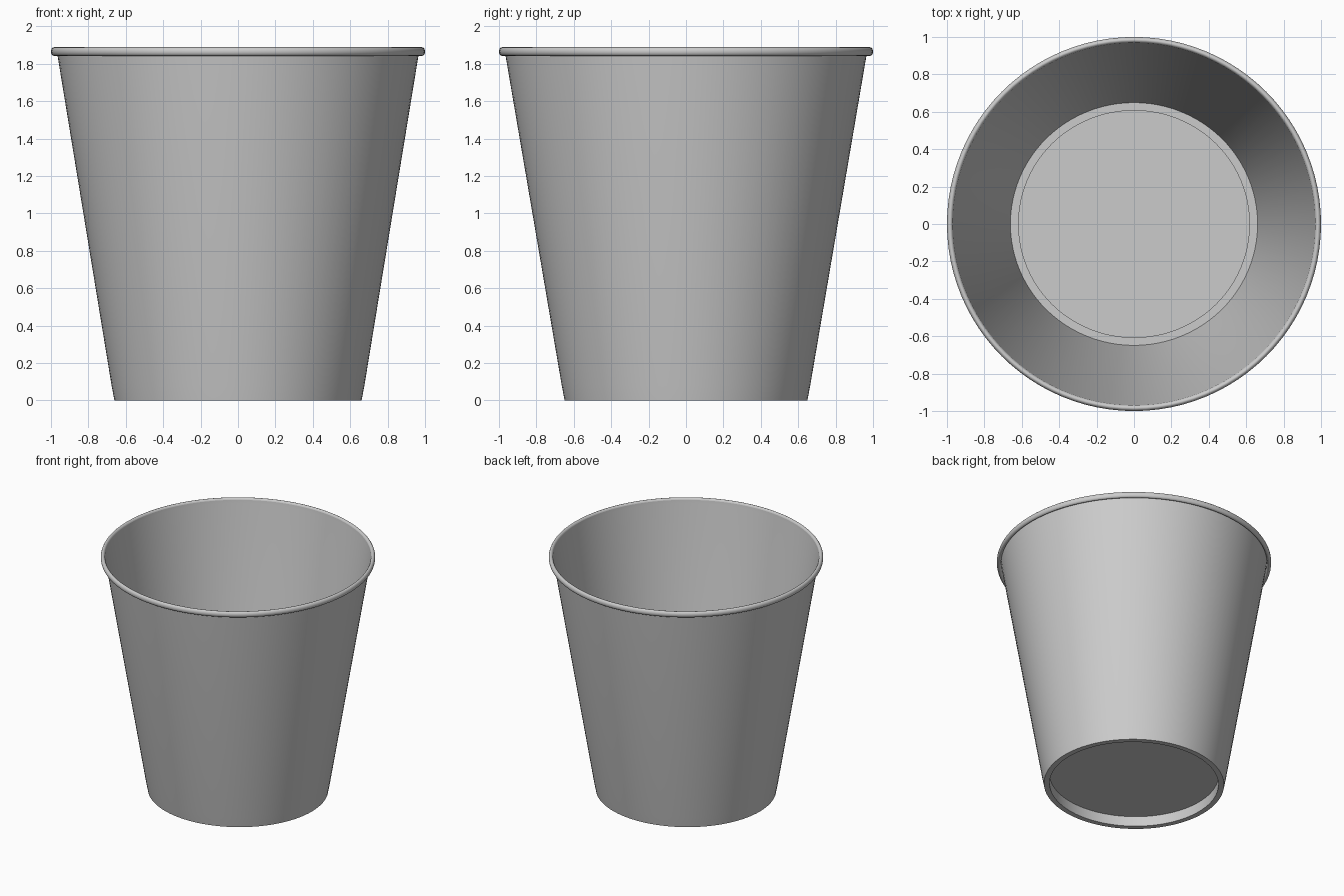
import bpy
import bmesh
from math import cos, sin, pi, radians

default = bpy.data.objects.get("Cube")
if default:
    bpy.data.objects.remove(default, do_unlink=True)

SEGMENTS = 96
RIM_BASE = 1.85

paper = bpy.data.materials.new("paper_grey")
paper.use_nodes = True
grey = (0.6, 0.6, 0.6, 1.0)
paper.diffuse_color = grey
paper.node_tree.nodes["Principled BSDF"].inputs["Base Color"].default_value = grey


def lathe(name, profile):
    """Turn (radius, z) points around z; the lower end is slightly oval."""
    bm = bmesh.new()
    rings = []
    for radius, z in profile:
        depth = 0.982 + 0.018 * min(z / RIM_BASE, 1)
        rings.append([bm.verts.new((radius * cos(2 * pi * i / SEGMENTS),
                                    radius * depth * sin(2 * pi * i / SEGMENTS), z))
                      for i in range(SEGMENTS)])
    for a, b in zip(rings, rings[1:]):
        for i in range(SEGMENTS):
            j = (i + 1) % SEGMENTS
            bm.faces.new((a[i], a[j], b[j], b[i]))
    return bm, rings


def finish(name, bm):
    mesh = bpy.data.meshes.new(name)
    bm.to_mesh(mesh)
    bm.free()
    mesh.materials.append(paper)
    obj = bpy.data.objects.new(name, mesh)
    bpy.context.collection.objects.link(obj)
    bpy.ops.object.select_all(action="DESELECT")
    obj.select_set(True)
    bpy.context.view_layer.objects.active = obj
    bpy.ops.object.shade_smooth_by_angle(angle=radians(35))


# Thin wall with a recessed floor and a foot ring
bm, rings = lathe("cup_body", [(0.62, 0.08), (0.62, 0), (0.661, 0), (0.676, 0.08),
                               (0.966, RIM_BASE), (0.969, 1.875)])
bm.faces.new(rings[0][::-1])
finish("cup_body", bm)

# Rolled lip, an oval section curling out over the top of the wall
lip = [(0.984 + 0.016 * cos(a), 1.865 + 0.023 * sin(a))
       for a in (-pi + 2 * pi * k / 16 for k in range(17))]
bm, rings = lathe("rolled_rim", lip)
bmesh.ops.remove_doubles(bm, verts=bm.verts, dist=0.0001)
finish("rolled_rim", bm)
